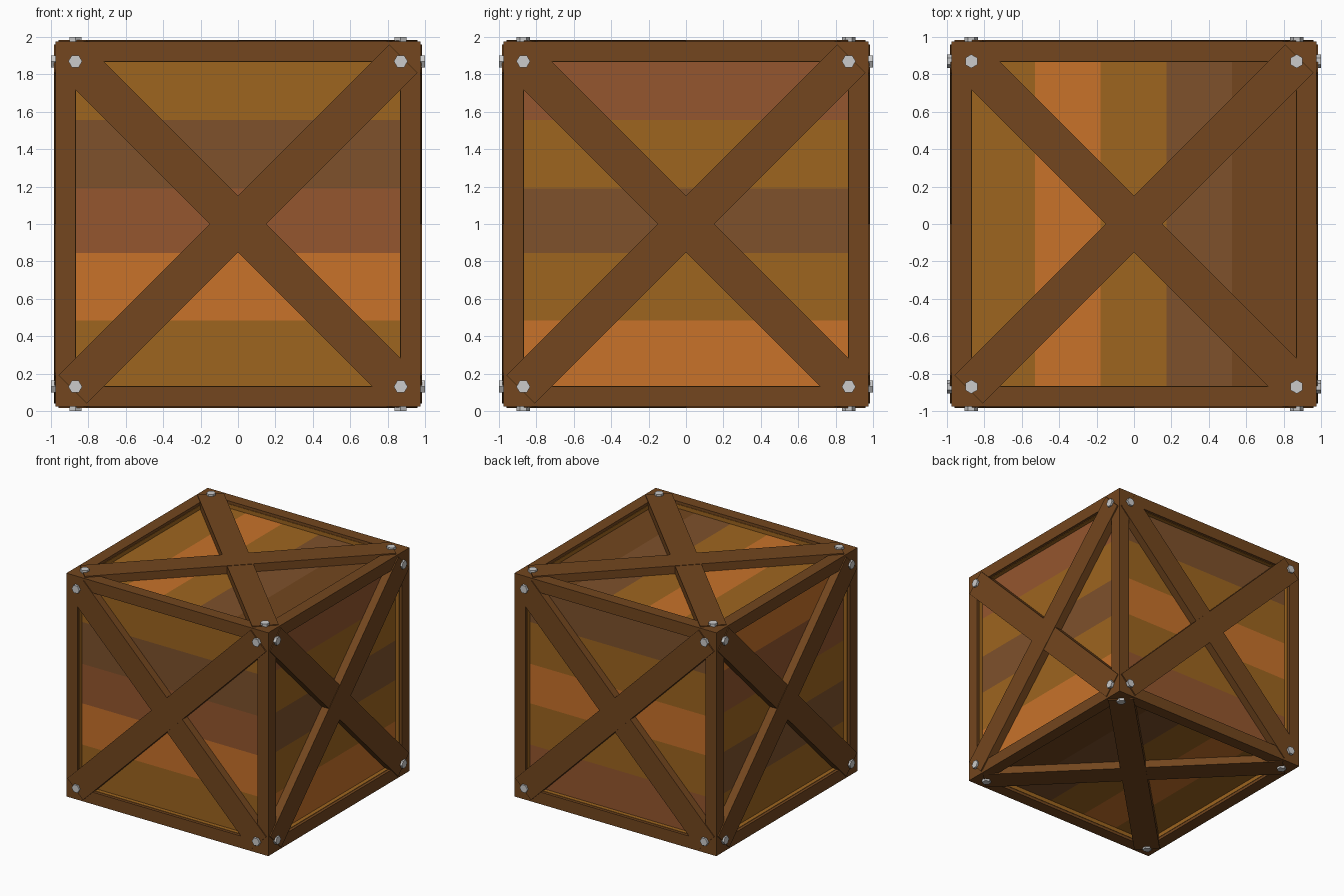
import bpy, math
from mathutils import Matrix, Vector

if "Cube" in bpy.data.objects:
    bpy.data.objects.remove(bpy.data.objects["Cube"])


def material(name, hex_code):
    rgb = [int(hex_code[i:i + 2], 16) / 255 for i in (0, 2, 4)]
    lin = [c / 12.92 if c <= 0.04045 else ((c + 0.055) / 1.055) ** 2.4 for c in rgb]
    m = bpy.data.materials.new(name)
    m.diffuse_color = (*lin, 1)
    m.use_nodes = True
    m.node_tree.nodes["Principled BSDF"].inputs["Base Color"].default_value = m.diffuse_color
    return m


FRAME = material("frame_wood", "73461E")
GOLD = material("gold_wood", "9E651F")
ORANGE = material("orange_wood", "C8722A")
RED = material("red_wood", "95562E")
BROWN = material("brown_wood", "7E512B")

CENTRE = Matrix.Translation((0, 0, 1))
OUT, IN = 0.975, 0.87        # outer and inner half sizes of the frame
PANEL = 0.915                # distance of the plank surface from the centre


def box(name, lo, hi, mat, matrix=CENTRE):
    lo, hi = Vector(lo), Vector(hi)
    bpy.ops.mesh.primitive_cube_add(size=1)
    ob = bpy.context.object
    ob.name = name
    size = hi - lo
    ob.data.transform(Matrix.Translation((lo + hi) / 2) @ Matrix.Diagonal((*size, 1)))
    ob.matrix_world = matrix
    ob.data.materials.append(mat)
    return ob


# Frame: four beams along each axis; the uprights run full height
for a in (-1, 1):
    for b in (-1, 1):
        ra = sorted((a * IN, a * OUT))
        rb = sorted((b * IN, b * OUT))
        box("upright_beam", (ra[0], rb[0], -OUT), (ra[1], rb[1], OUT), FRAME)
        box("cross_beam", (-IN, ra[0], rb[0]), (IN, ra[1], rb[1]), FRAME)
        box("side_beam", (ra[0], -IN, rb[0]), (ra[1], IN, rb[1]), FRAME)


def crate_face(side, u, v, planks, bounds, slash):
    u, v = Vector(u), Vector(v)
    n = u.cross(v)
    m = CENTRE @ Matrix((u, v, n)).transposed().to_4x4()

    # Planks run along u and stack along v
    for i, mat in enumerate(planks):
        box(side + "_plank", (-IN, bounds[i], PANEL - 0.04),
            (IN, bounds[i + 1], PANEL), mat, m)

    # Thin lining round the panel opening
    for k in range(4):
        turn = m @ Matrix.Rotation(k * math.pi / 2, 4, 'Z')
        box(side + "_lining", (-IN, IN - 0.004, PANEL - 0.02),
            (IN, IN, 0.95), GOLD, turn)

    # Crossed braces, one a hair prouder than the other
    for sign in (1, -1):
        height = 0.985 if sign == slash else 0.982
        box(side + "_brace", (-1.25, -0.106, PANEL - 0.02), (1.25, 0.106, height),
            FRAME, m @ Matrix.Rotation(sign * math.pi / 4, 4, 'Z'))

    # Hexagonal bolt heads at the corners
    for a in (-1, 1):
        for b in (-1, 1):
            bpy.ops.mesh.primitive_cylinder_add(vertices=6, radius=0.037, depth=0.04)
            bolt = bpy.context.object
            bolt.name = side + "_bolt"
            bolt.data.transform(Matrix.Rotation(math.pi / 6, 4, 'Z'))
            bolt.matrix_world = m @ Matrix.Translation((a * IN, b * IN, 0.98))


SIDE = (-IN, -0.515, -0.155, 0.19, 0.555, IN)
LID = (-IN, -0.53, -0.18, 0.175, 0.525, IN)
X, Y, Z = (1, 0, 0), (0, 1, 0), (0, 0, 1)
NX, NY = (-1, 0, 0), (0, -1, 0)

# Plank colours listed from the bottom up, or from -x to +x for top and base
crate_face("front", X, Z, (GOLD, ORANGE, RED, BROWN, GOLD), SIDE, 1)
crate_face("right", Y, Z, (ORANGE, GOLD, BROWN, GOLD, RED), SIDE, 1)
crate_face("back", NX, Z, (RED, GOLD, ORANGE, GOLD, BROWN), SIDE, 1)
crate_face("left", NY, Z, (GOLD, BROWN, GOLD, RED, ORANGE), SIDE, 1)
crate_face("top", NY, X, (GOLD, ORANGE, GOLD, BROWN, FRAME), LID, -1)
crate_face("base", Y, X, (GOLD, ORANGE, GOLD, BROWN, FRAME), LID, 1)
